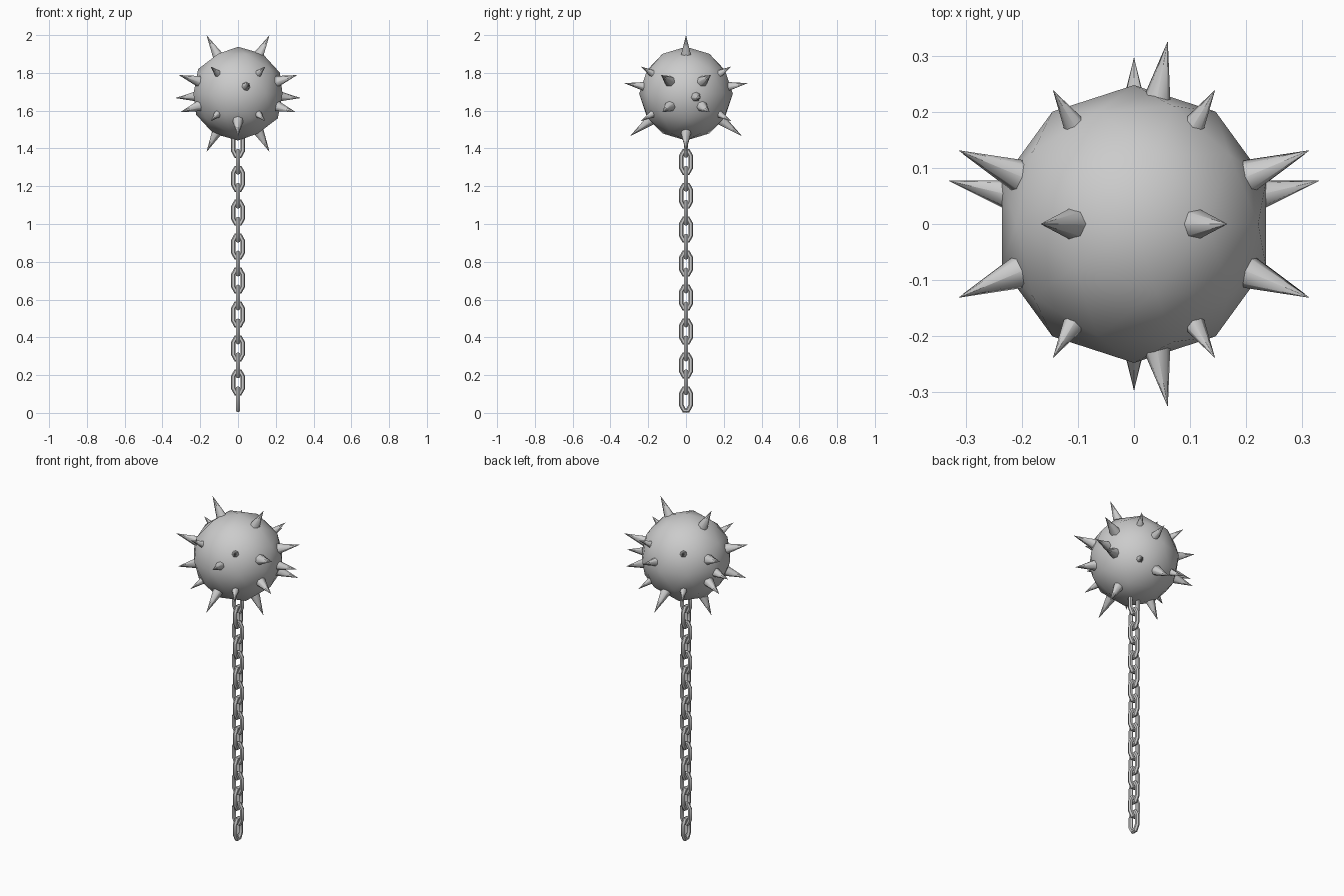
import bpy, bmesh, math
from mathutils import Vector, Matrix

if "Cube" in bpy.data.objects:
    bpy.data.objects.remove(bpy.data.objects["Cube"])

CENTER = Vector((0, 0, 1.69))
BALL_R = 0.248


def finish(bm, name, angle=None):
    bmesh.ops.recalc_face_normals(bm, faces=bm.faces)
    me = bpy.data.meshes.new(name)
    bm.to_mesh(me)
    bm.free()
    ob = bpy.data.objects.new(name, me)
    bpy.context.collection.objects.link(ob)
    bpy.ops.object.select_all(action='DESELECT')
    ob.select_set(True)
    bpy.context.view_layer.objects.active = ob
    if angle:
        bpy.ops.object.shade_smooth_by_angle(angle=math.radians(angle))
    return ob


# Ball: coarse faceted sphere with smooth shading
bm = bmesh.new()
bmesh.ops.create_icosphere(bm, subdivisions=2, radius=BALL_R,
                           matrix=Matrix.Translation(CENTER))
finish(bm, "ball", 60)


# Spikes: cones pointing away from the ball centre, given by tip position
def spike(bm, tip, radius):
    d = Vector(tip) - CENTER
    length = d.length
    d.normalize()
    base = 0.215
    depth = length - base
    mat = (Matrix.Translation(CENTER + d * (base + depth / 2))
           @ d.to_track_quat('Z', 'Y').to_matrix().to_4x4())
    bmesh.ops.create_cone(bm, cap_ends=True, segments=7, radius1=radius,
                          radius2=0.0005, depth=depth, matrix=mat)


bm = bmesh.new()
for s in (-1, 1):
    # Top, bottom and side pairs
    spike(bm, (s * 0.166, 0, 1.998), 0.032)
    spike(bm, (s * 0.166, 0, 1.383), 0.032)
    spike(bm, (s * 0.33, 0.077, 1.667), 0.031)
    # Front and back pairs
    spike(bm, (0.06, s * 0.325, 1.745), 0.028)
    spike(bm, (0, s * 0.296, 1.465), 0.033)
    for t in (-1, 1):
        # Groups of four
        spike(bm, (s * 0.312, t * 0.131, 1.788), 0.034)
        spike(bm, (s * 0.305, t * 0.125, 1.592), 0.034)
        spike(bm, (s * 0.144, t * 0.238, 1.833), 0.024)
        spike(bm, (s * 0.144, t * 0.238, 1.545), 0.024)
finish(bm, "spikes", 60)

# Chain link: coarse oval ring, alternately turned a quarter
OUTLINE = [(0.010, 0.059), (0.026, 0.030), (0.026, -0.030), (0.010, -0.059),
           (-0.010, -0.059), (-0.026, -0.030), (-0.026, 0.030), (-0.010, 0.059)]
SIDES, WIRE = 6, 0.0125


def link(bm, z, turned):
    rings = []
    n = len(OUTLINE)
    for i, (u, v) in enumerate(OUTLINE):
        a, b = Vector(OUTLINE[i - 1]), Vector(OUTLINE[(i + 1) % n])
        t = (b - a).normalized()
        out = Vector((-t.y, t.x))
        ring = []
        for k in range(SIDES):
            ang = math.tau * k / SIDES
            pu = u + out.x * WIRE * math.cos(ang)
            pv = v + out.y * WIRE * math.cos(ang)
            pw = WIRE * math.sin(ang)
            ring.append(bm.verts.new((pw, pu, z + pv) if turned
                                     else (pu, pw, z + pv)))
        rings.append(ring)
    for i in range(n):
        r, q = rings[i], rings[(i + 1) % n]
        for k in range(SIDES):
            m = (k + 1) % SIDES
            bm.faces.new((r[k], r[m], q[m], q[k]))


bm = bmesh.new()
for i in range(16):
    link(bm, 0.072 + 0.0898 * i, i % 2 == 0)
finish(bm, "chain", 40)
